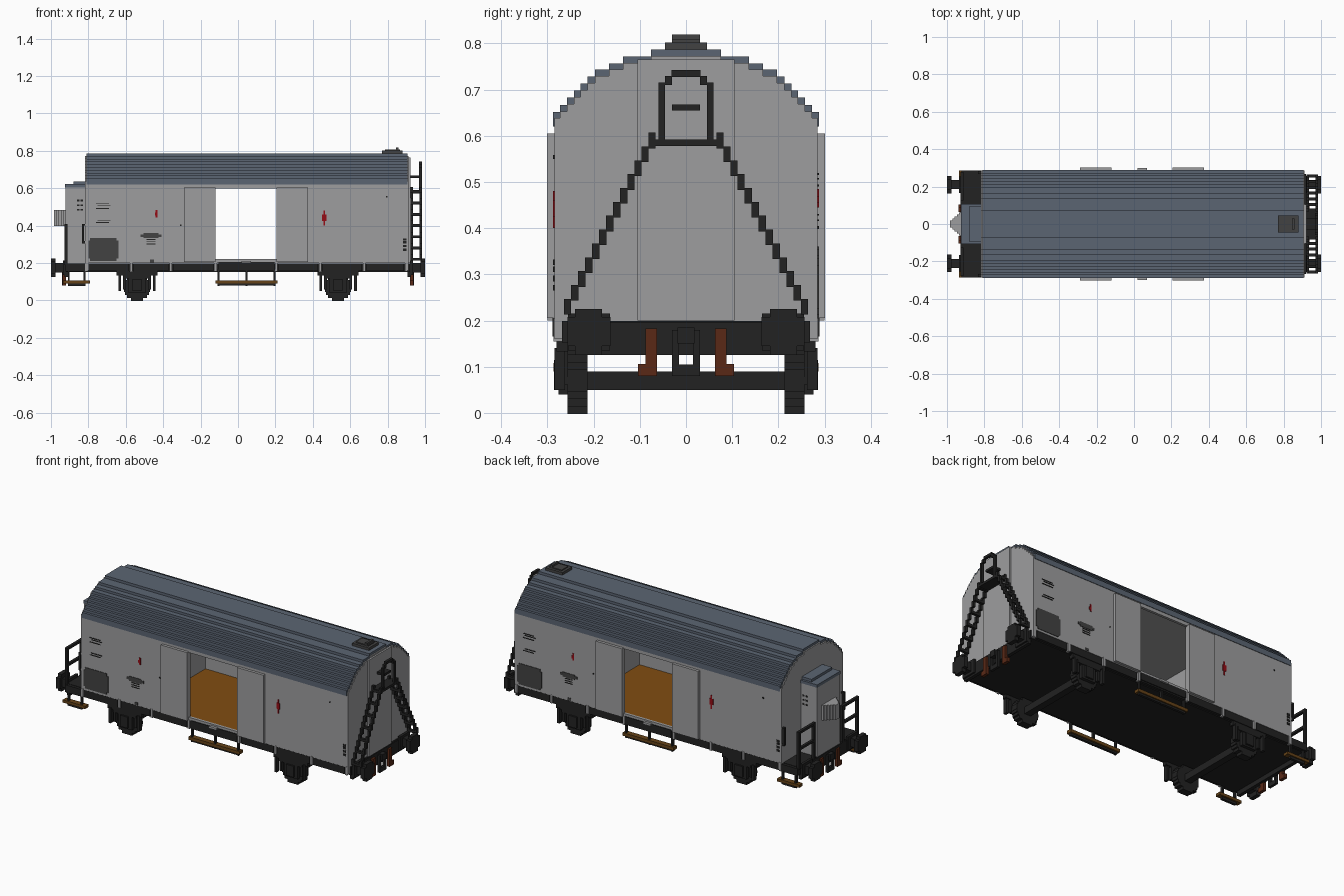
import bpy, bmesh, math

if "Cube" in bpy.data.objects:
    bpy.data.objects.remove(bpy.data.objects["Cube"], do_unlink=True)


def material(name, r, g, b):
    m = bpy.data.materials.new(name)
    m.use_nodes = True
    m.diffuse_color = (r, g, b, 1)
    m.node_tree.nodes["Principled BSDF"].inputs["Base Color"].default_value = (r, g, b, 1)
    return m


GREY = material("light_grey", 0.34, 0.34, 0.345)
BLUE = material("slate_blue", 0.105, 0.13, 0.17)
BLACK = material("frame_black", 0.016, 0.016, 0.016)
DARK = material("dark_grey", 0.055, 0.055, 0.055)
WOOD = material("floor_wood", 0.22, 0.075, 0.006)
STEP = material("step_brown", 0.13, 0.055, 0.009)
RUST = material("rust_brown", 0.10, 0.022, 0.008)
RED = material("mark_red", 0.30, 0.004, 0.008)


def finish(name, mat, bm):
    bmesh.ops.recalc_face_normals(bm, faces=bm.faces)
    me = bpy.data.meshes.new(name)
    bm.to_mesh(me)
    bm.free()
    me.materials.append(mat)
    ob = bpy.data.objects.new(name, me)
    bpy.context.scene.collection.objects.link(ob)
    return ob


def boxes(name, mat, items):
    """One object from boxes given as (x0, x1, y0, y1, z0, z1)."""
    bm = bmesh.new()
    for x0, x1, y0, y1, z0, z1 in items:
        vs = bmesh.ops.create_cube(bm, size=1)["verts"]
        for v in vs:
            v.co = ((x0 + x1) / 2 + v.co.x * abs(x1 - x0),
                    (y0 + y1) / 2 + v.co.y * abs(y1 - y0),
                    (z0 + z1) / 2 + v.co.z * abs(z1 - z0))
    return finish(name, mat, bm)


def both(items):
    """Mirror boxes to the other side of the wagon."""
    return items + [(a, b, -d, -c, e, f) for a, b, c, d, e, f in items]


def turned(items):
    """Repeat boxes turned half a circle about the body centre."""
    return items + [(0.095 - b, 0.095 - a, -d, -c, e, f) for a, b, c, d, e, f in items]


def disc(cx, cz, r, y0, y1, n=9):
    """Stepped wheel disc, stacked from slabs."""
    h = 2 * r / n
    out = []
    for i in range(n):
        z = -r + (i + 0.5) * h
        w = max(math.sqrt(r * r - z * z), 0.35 * r)
        out.append((cx - w, cx + w, y0, y1, cz + z - h / 2, cz + z + h / 2))
    return out


def extrude_profile(name, mat, half, x0, x1, base):
    """Extrude a symmetric stepped arch along x."""
    pts, prev = [(half[0][0], base)], None
    for y, z in half:
        if prev is not None:
            pts.append((y, prev))
        pts.append((y, z))
        prev = z
    pts += [(-y, z) for y, z in reversed(pts)]
    bm = bmesh.new()
    f = bm.faces.new([bm.verts.new((x0, y, z)) for y, z in pts])
    ex = bmesh.ops.extrude_face_region(bm, geom=[f])["geom"]
    bmesh.ops.translate(bm, vec=(x1 - x0, 0, 0),
                        verts=[v for v in ex if isinstance(v, bmesh.types.BMVert)])
    return finish(name, mat, bm)


# Stepped roof arch (half width, height) and slightly lower end walls
ARCH = [(0.288, 0.652), (0.273, 0.667), (0.258, 0.683), (0.243, 0.698), (0.228, 0.713),
        (0.213, 0.728), (0.197, 0.743), (0.167, 0.757), (0.136, 0.772), (0.076, 0.787)]
extrude_profile("roof", BLUE, ARCH, -0.81, 0.905, 0.62)
END = [(min(y, 0.285), z - 0.014) for y, z in ARCH]
extrude_profile("left_end_wall", GREY, END, 0.895, 0.912, 0.16)
extrude_profile("right_end_wall", GREY, END, -0.818, -0.80, 0.16)
boxes("end_centre_panels", GREY, [(0.91, 0.922, -0.105, 0.105, 0.2, 0.765)])

# Hollow body with an open doorway through both sides
boxes("side_walls", GREY, both([(-0.81, -0.12, 0.27, 0.285, 0.2, 0.62),
                                (0.205, 0.905, 0.27, 0.285, 0.2, 0.62),
                                (-0.12, 0.205, 0.27, 0.285, 0.6, 0.62)]))
boxes("partitions", GREY, [(-0.42, -0.40, -0.27, 0.27, 0.2, 0.61),
                           (0.49, 0.51, -0.27, 0.27, 0.2, 0.61)])
boxes("ceiling", GREY, [(-0.80, 0.895, -0.27, 0.27, 0.605, 0.625)])
boxes("cargo_floor", WOOD, [(-0.40, 0.49, -0.27, 0.27, 0.2, 0.218)])
boxes("door_sills", GREY, both([(-0.12, 0.205, 0.27, 0.285, 0.2, 0.221),
                                (0.02, 0.07, 0.285, 0.30, 0.2, 0.212)]))
boxes("sliding_doors", GREY, both([(-0.29, -0.12, 0.284, 0.301, 0.205, 0.605),
                                   (0.205, 0.375, 0.284, 0.301, 0.205, 0.605)]))

# Underframe and side sills broken up by grey posts
boxes("underframe", BLACK, [(-0.92, 0.92, -0.268, 0.268, 0.152, 0.199)])
posts = [-0.81, -0.57, -0.36, -0.12, 0.205, 0.44, 0.675, 0.9]
boxes("sill_posts", GREY, both([(x - 0.007, x + 0.007, 0.265, 0.287, 0.155, 0.205) for x in posts]))
boxes("side_sills", BLACK, both([(a + 0.012, b - 0.012, 0.265, 0.284, 0.157, 0.199)
                                 for a, b in zip(posts, posts[1:])]
                                + [(-0.105, 0.195, 0.265, 0.289, 0.165, 0.207)]))
boxes("platform", BLACK, [(-0.922, -0.815, -0.285, 0.285, 0.155, 0.197)])
boxes("end_beams", BLACK, [(0.905, 0.925, -0.257, 0.257, 0.125, 0.197),
                           (-0.928, -0.908, -0.257, 0.257, 0.125, 0.197)])

# Wheelsets: wheels, axles, axle boxes, springs and guards
wheels, gear = [], []
for cx in (-0.54, 0.535):
    wheels += both(disc(cx, 0.07, 0.072, 0.213, 0.257))
    wheels.append((cx - 0.02, cx + 0.02, -0.22, 0.22, 0.05, 0.09))
    gear += both([(cx - 0.045, cx + 0.045, 0.25, 0.276, 0.04, 0.125),
                  (cx - 0.025, cx + 0.025, 0.27, 0.286, 0.05, 0.115),
                  (cx - 0.075, cx + 0.075, 0.255, 0.28, 0.118, 0.135),
                  (cx - 0.11, cx + 0.11, 0.255, 0.28, 0.133, 0.157)]
                 + [(cx + s * 0.085, cx + s * 0.1, 0.262, 0.285, 0.05, 0.14) for s in (-1, 1)]
                 + [(cx + s * 0.06, cx + s * 0.075, 0.255, 0.275, 0.06, 0.15) for s in (-1, 1)])
boxes("wheelsets", BLACK, wheels)
boxes("axle_boxes_and_springs", BLACK, gear)

# Buffers, coupling hooks and brake hoses at each end
buf, hooks, hoses = [], [], []
for s in (-1, 1):
    buf += both([(s * 0.975, s * 1.0, 0.182, 0.24, 0.125, 0.225),
                 (s * 0.975, s * 1.0, 0.163, 0.257, 0.145, 0.208),
                 (s * 0.92, s * 0.98, 0.187, 0.235, 0.15, 0.2),
                 (s * 0.92, s * 0.935, 0.165, 0.255, 0.135, 0.215)])
    hooks += [(s * 0.92, s * 0.95, -0.018, 0.018, 0.15, 0.185),
              (s * 0.925, s * 0.94, -0.03, -0.015, 0.08, 0.18),
              (s * 0.925, s * 0.94, 0.015, 0.03, 0.08, 0.18),
              (s * 0.925, s * 0.94, -0.03, 0.03, 0.08, 0.105)]
    hoses += both([(s * 0.92, s * 0.938, 0.063, 0.088, 0.08, 0.183),
                   (s * 0.92, s * 0.938, 0.075, 0.104, 0.08, 0.106)])
boxes("buffers", BLACK, buf)
boxes("coupling_hooks", BLACK, hooks)
boxes("brake_hoses", RUST, hoses)

# Stepped double ladder rising to a rounded hoop
lad = []
for i in range(13):
    y, z = 0.264 - 0.0152 * i, 0.213 + 0.03 * i
    for x in (0.922, 0.97):
        lad += both([(x, x + 0.014, y - 0.0155, y, z, z + 0.034)])
    if i % 2 == 0:
        lad += both([(0.922, 0.984, y - 0.0155, y, z, z + 0.015)])
lad += [(0.922, 0.984, -0.08, 0.08, 0.578, 0.592)]
lad += both([(0.968, 0.983, 0.046, 0.06, 0.59, 0.715),
             (0.968, 0.983, 0.03, 0.046, 0.71, 0.73)])
lad += [(0.968, 0.983, -0.031, 0.031, 0.727, 0.742), (0.92, 0.97, -0.03, 0.03, 0.655, 0.668)]
boxes("end_ladder", BLACK, lad)

# Brake cabin with a stepped roof and a tapering grey hood
boxes("brake_cabin", GREY, [(-0.923, -0.815, -0.105, 0.105, 0.195, 0.615)])
boxes("cabin_roof", BLUE, [(-0.926, -0.81, -0.108, 0.108, 0.605, 0.622),
                           (-0.88, -0.81, -0.095, 0.095, 0.62, 0.637)])
boxes("cabin_hood", GREY, [(-0.923 - 0.012 * (i + 1), -0.922 - 0.012 * i,
                            -0.062 + 0.011 * i, 0.062 - 0.011 * i, 0.397, 0.485) for i in range(5)])
boxes("cabin_vents", BLACK, both([(x, x + 0.012, 0.104, 0.107, z, z + 0.009)
                                  for x in (-0.86, -0.842) for z in (0.48, 0.505, 0.53)]))

# Platform railings and corner grab handles
boxes("railings", BLACK, both([(-0.928, -0.912, 0.262, 0.278, 0.19, 0.41),
                               (-0.928, -0.912, 0.125, 0.14, 0.19, 0.41),
                               (-0.928, -0.912, 0.125, 0.278, 0.396, 0.41),
                               (-0.928, -0.912, 0.125, 0.278, 0.3, 0.313)]))
boxes("grab_handles", BLACK, both([(-0.835, -0.824, 0.268, 0.283, 0.305, 0.41),
                                   (-0.835, -0.805, 0.268, 0.283, 0.305, 0.317),
                                   (-0.835, -0.805, 0.268, 0.283, 0.4, 0.41)]))

# Footboards on hangers
boxes("footboards", STEP, both([(-0.12, 0.21, 0.255, 0.287, 0.09, 0.108),
                                (-0.935, -0.79, 0.255, 0.287, 0.09, 0.106)]))
boxes("footboard_hangers", BLACK, both(
    [(x - 0.005, x + 0.005, 0.265, 0.28, 0.078, 0.165) for x in (-0.105, 0.045, 0.195, -0.905, -0.82)]
    + [(-0.105, 0.195, 0.265, 0.28, 0.08, 0.09), (-0.905, -0.82, 0.265, 0.28, 0.077, 0.09)]))

# Roof hatch
boxes("roof_hatch", DARK, [(0.77, 0.88, -0.045, 0.045, 0.78, 0.802),
                           (0.785, 0.865, -0.03, 0.03, 0.80, 0.808),
                           (0.845, 0.858, -0.03, 0.03, 0.80, 0.819)])

# Thin painted marks on both sides
Y0, Y1 = -0.288, -0.284
boxes("marking_panels", DARK, turned([(-0.79, -0.65, Y0, Y1, 0.212, 0.335),
                                      (-0.80, -0.64, Y0, Y1, 0.225, 0.32),
                                      (-0.52, -0.41, Y0, Y1, 0.34, 0.354),
                                      (-0.505, -0.425, Y0, Y1, 0.333, 0.36),
                                      (-0.47, -0.45, Y0, Y1, 0.203, 0.218)]))
boxes("small_marks", BLACK, turned(
    [(-0.76 + 0.01 * (i % 2), -0.69 + 0.008 * (i % 2), Y0, Y1, z, z + 0.004)
     for i, z in enumerate((0.415, 0.427, 0.49, 0.505, 0.515))]
    + [(-0.49, -0.44, Y0, Y1, z, z + 0.004) for z in (0.3, 0.312, 0.324)]
    + [(0.882, 0.9, Y0, Y1, z, z + 0.012) for z in (0.265, 0.285, 0.305, 0.32)]
    + [(0.79, 0.8, Y0, Y1, 0.55, 0.558), (-0.31, -0.302, Y0, Y1, 0.398, 0.405)]))
boxes("red_marks", RED, turned([(-0.44, -0.43, Y0, Y1, 0.445, 0.485),
                                (-0.445, -0.43, Y0, Y1, 0.455, 0.47),
                                (0.457, 0.464, Y0, Y1, 0.4, 0.48),
                                (0.45, 0.472, Y0, Y1, 0.425, 0.46)]))
